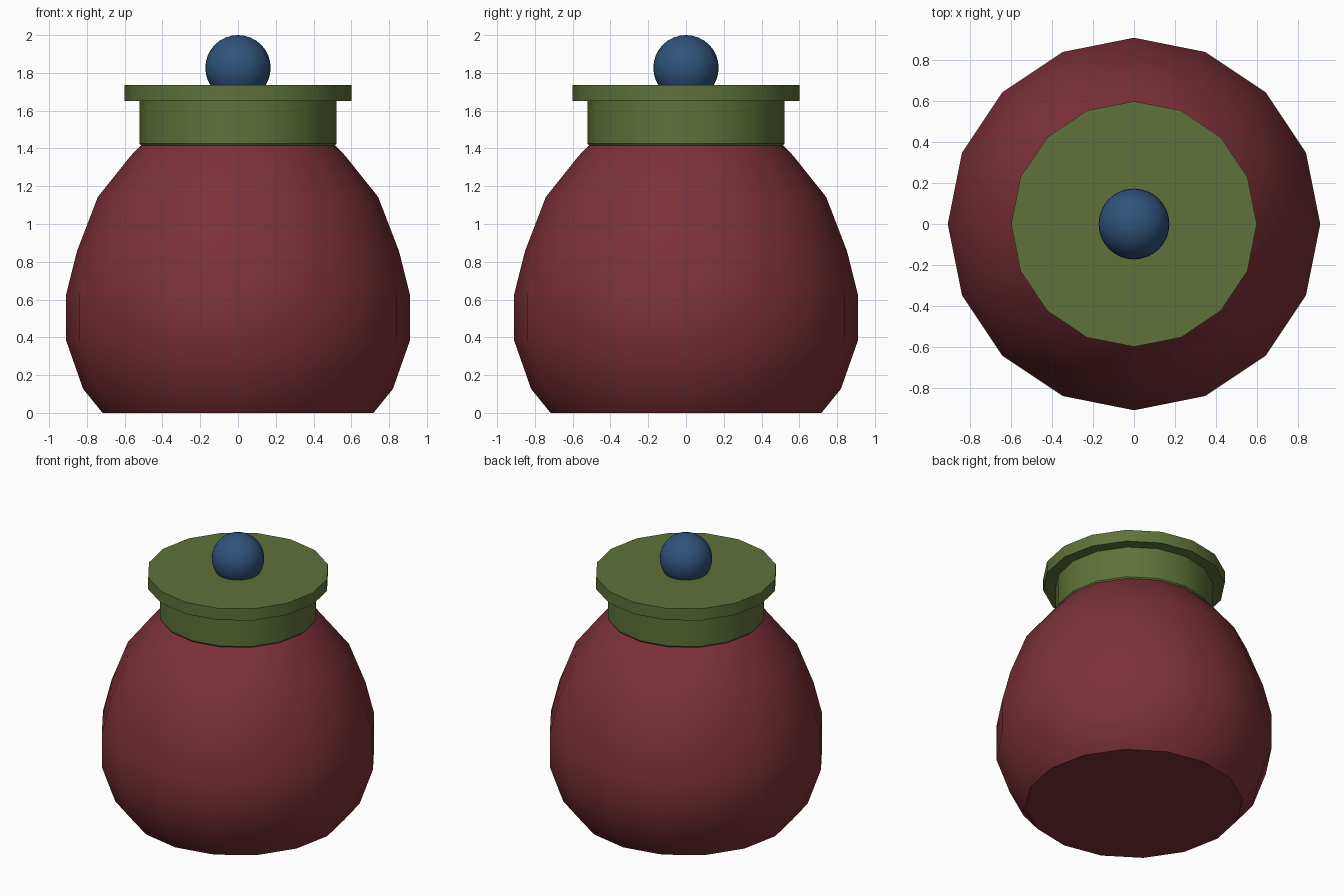
import bpy, bmesh, math

if "Cube" in bpy.data.objects:
    bpy.data.objects.remove(bpy.data.objects["Cube"])

SIDES = 16


def paint(obj, name, color):
    mat = bpy.data.materials.new(name)
    mat.diffuse_color = (*color, 1)
    mat.use_nodes = True
    mat.node_tree.nodes["Principled BSDF"].inputs["Base Color"].default_value = mat.diffuse_color
    obj.data.materials.append(mat)


def smooth(obj, degrees):
    bpy.ops.object.select_all(action='DESELECT')
    obj.select_set(True)
    bpy.context.view_layer.objects.active = obj
    bpy.ops.object.shade_smooth_by_angle(angle=math.radians(degrees))


def lathe(name, profile):
    """Revolve (radius, height) points around z and cap both ends."""
    bm = bmesh.new()
    rings = []
    for r, z in profile:
        angles = [2 * math.pi * i / SIDES for i in range(SIDES)]
        rings.append([bm.verts.new((r * math.cos(a), r * math.sin(a), z)) for a in angles])
    for low, high in zip(rings, rings[1:]):
        for i in range(SIDES):
            j = (i + 1) % SIDES
            bm.faces.new((low[i], low[j], high[j], high[i]))
    bm.faces.new(rings[0][::-1])
    bm.faces.new(rings[-1])
    mesh = bpy.data.meshes.new(name)
    bm.to_mesh(mesh)
    bm.free()
    obj = bpy.data.objects.new(name, mesh)
    bpy.context.collection.objects.link(obj)
    return obj


# Rounded jar body
body = lathe("jar_body", [(0.717, 0), (0.82, 0.127), (0.91, 0.383), (0.91, 0.627),
                          (0.852, 0.857), (0.742, 1.143), (0.567, 1.362), (0.515, 1.415)])
paint(body, "dark_red", (0.20, 0.03, 0.04))
smooth(body, 42)

# Lid: collar with an overhanging rim
lid = lathe("lid", [(0.51, 1.412), (0.521, 1.425), (0.521, 1.65), (0.60, 1.65), (0.60, 1.735)])
paint(lid, "olive_green", (0.115, 0.17, 0.042))
smooth(lid, 30)

# Round knob sunk into the lid
bpy.ops.mesh.primitive_uv_sphere_add(segments=32, ring_count=16, radius=0.173, location=(0, 0, 1.827))
knob = bpy.context.object
knob.name = "lid_knob"
paint(knob, "blue", (0.03, 0.085, 0.20))
smooth(knob, 40)
